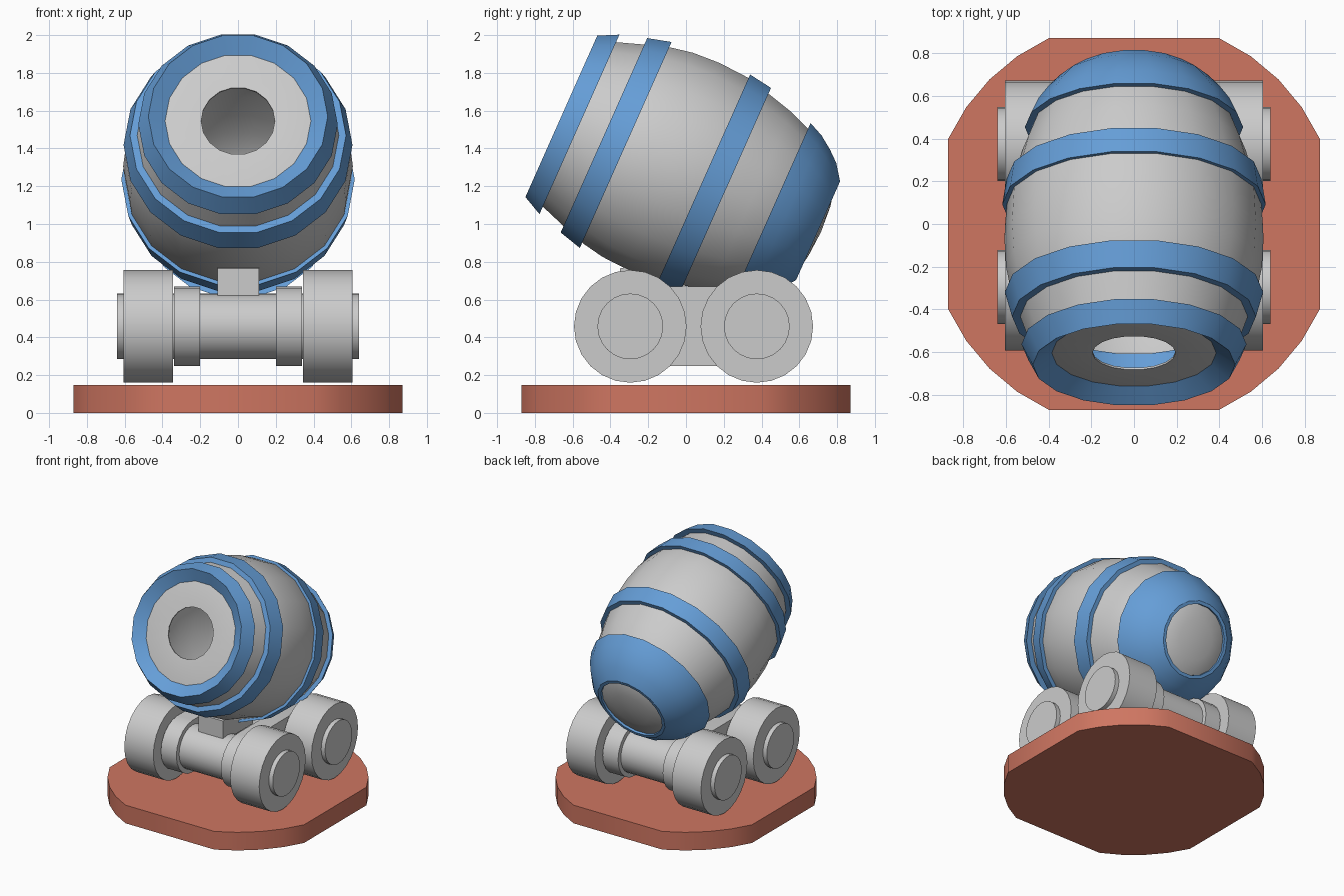
import bpy, bmesh, math
from mathutils import Vector

if "Cube" in bpy.data.objects:
    bpy.data.objects.remove(bpy.data.objects["Cube"])

def material(name, rgb):
    m = bpy.data.materials.new(name)
    m.diffuse_color = (*rgb, 1)
    m.use_nodes = True
    m.node_tree.nodes["Principled BSDF"].inputs["Base Color"].default_value = m.diffuse_color
    return m

blue = material("blue_paint", (0.13, 0.34, 0.68))
red = material("red_paint", (0.62, 0.18, 0.12))

def finish(name, bm, mat=None):
    bmesh.ops.remove_doubles(bm, verts=bm.verts, dist=1e-5)
    bmesh.ops.recalc_face_normals(bm, faces=bm.faces)
    me = bpy.data.meshes.new(name)
    bm.to_mesh(me)
    bm.free()
    ob = bpy.data.objects.new(name, me)
    bpy.context.collection.objects.link(ob)
    if mat:
        me.materials.append(mat)
    bpy.ops.object.select_all(action='DESELECT')
    ob.select_set(True)
    bpy.context.view_layer.objects.active = ob
    bpy.ops.object.shade_smooth_by_angle(angle=math.radians(32))
    return ob

def lathe(name, profile, origin, axis, side, mat=None, closed=True, n=18):
    """Revolve (distance along axis, radius) points around an axis."""
    o, d, s = Vector(origin), Vector(axis), Vector(side)
    u = d.cross(s)
    bm = bmesh.new()
    rings = []
    for i in range(n):
        a = math.tau * i / n
        rings.append([bm.verts.new(o + d * t + (s * math.cos(a) + u * math.sin(a)) * r)
                      for t, r in profile])
    m = len(profile)
    for i in range(n):
        A, B = rings[i], rings[(i + 1) % n]
        for j in range(m if closed else m - 1):
            k = (j + 1) % m
            if profile[j][1] or profile[k][1]:
                bm.faces.new((A[j], B[j], B[k], A[k]))
    return finish(name, bm, mat)

def prism(name, outline, axis, lo, hi, mat=None):
    """Extrude a 2D outline along x (yz outline) or z (xy outline)."""
    bm = bmesh.new()
    pts = [(lo, a, b) if axis == 'x' else (a, b, lo) for a, b in outline]
    f = bm.faces.new([bm.verts.new(p) for p in pts])
    ext = bmesh.ops.extrude_face_region(bm, geom=[f])
    move = (hi - lo, 0, 0) if axis == 'x' else (0, 0, hi - lo)
    bmesh.ops.translate(bm, vec=move,
                        verts=[v for v in ext['geom'] if isinstance(v, bmesh.types.BMVert)])
    return finish(name, bm, mat)

# Base plate: a disc cut straight on four sides
R = 0.959
arc = [math.radians(24.6 + 40.8 * i / 4) for i in range(5)]
outline = [(R * math.cos(a + q * math.pi / 2), R * math.sin(a + q * math.pi / 2))
           for q in range(4) for a in arc]
prism("base_plate", outline, 'z', 0, 0.147, red)

# Wheels and axles
X, Y = (1, 0, 0), (0, 1, 0)
ZC, YF, YB = 0.458, -0.295, 0.375
for place, y in (("front", YF), ("back", YB)):
    lathe(place + "_axle", [(-0.64, 0), (-0.64, 0.174), (0.64, 0.174), (0.64, 0)],
          (0, y, ZC), X, Y, closed=False, n=24)
    for side, s in (("left", -1), ("right", 1)):
        lathe(f"{place}_{side}_wheel",
              [(0.345 * s, 0), (0.345 * s, 0.298), (0.605 * s, 0.298), (0.605 * s, 0)],
              (0, y, ZC), X, Y, closed=False, n=24)

# Carriage side rails with rounded ends
rail = [(yc + 0.21 * math.cos(a0 + math.pi * i / 10), ZC + 0.21 * math.sin(a0 + math.pi * i / 10))
        for yc, a0 in ((YB, -math.pi / 2), (YF, math.pi / 2)) for i in range(11)]
for side, s in (("left", -1), ("right", 1)):
    prism(side + "_rail", rail, 'x', *sorted((0.2 * s, 0.338 * s)))

# Barrel support block
prism("support_block", [(-0.35, 0.6), (-0.35, 0.765), (-0.29, 0.775), (0.03, 0.65), (0.03, 0.6)],
      'x', -0.108, 0.112)

# Barrel: hollow shell and everything on its tilted axis
tilt = math.radians(24)
C = (0, -0.66, 1.57)
D = (0, math.cos(tilt), -math.sin(tilt))

def barrel_part(name, profile, mat=None, closed=True):
    return lathe(name, profile, C, D, X, mat, closed)

outer = [(0.08, 0.475), (0.25, 0.535), (0.38, 0.577), (0.5, 0.6), (0.65, 0.608), (0.82, 0.598),
         (0.95, 0.565), (1.1, 0.525), (1.22, 0.478), (1.35, 0.405), (1.42, 0.352), (1.468, 0.27),
         (1.495, 0.15), (1.505, 0)]
inner = [(t - 0.02 if r < 0.4 else t, max(r - 0.025, 0)) for t, r in reversed(outer)]
barrel_part("barrel_body", outer + inner, closed=False)

# Muzzle ring with inward sloping lip and inner liner
barrel_part("muzzle_ring", [(0, 0.475), (0.105, 0.528), (0.105, 0.47), (0.25, 0.5), (0.25, 0.44),
                            (0.075, 0.44), (0.06, 0.386)], blue)
barrel_part("muzzle_plate", [(0.06, 0.388), (0.06, 0.195), (0.07, 0.195), (0.07, 0.43)])

# Hoops
barrel_part("front_hoop", [(0.247, 0.572), (0.373, 0.606), (0.373, 0.56), (0.247, 0.52)], blue)
barrel_part("back_hoop", [(0.823, 0.618), (0.953, 0.598), (0.953, 0.55), (0.823, 0.58)], blue)

# Rear cap, open around the grey domed end
barrel_part("rear_cap", [(1.22, 0.46), (1.22, 0.512), (1.30, 0.475), (1.37, 0.425), (1.43, 0.372),
                         (1.488, 0.29), (1.488, 0.265), (1.455, 0.265), (1.36, 0.38)], blue)
